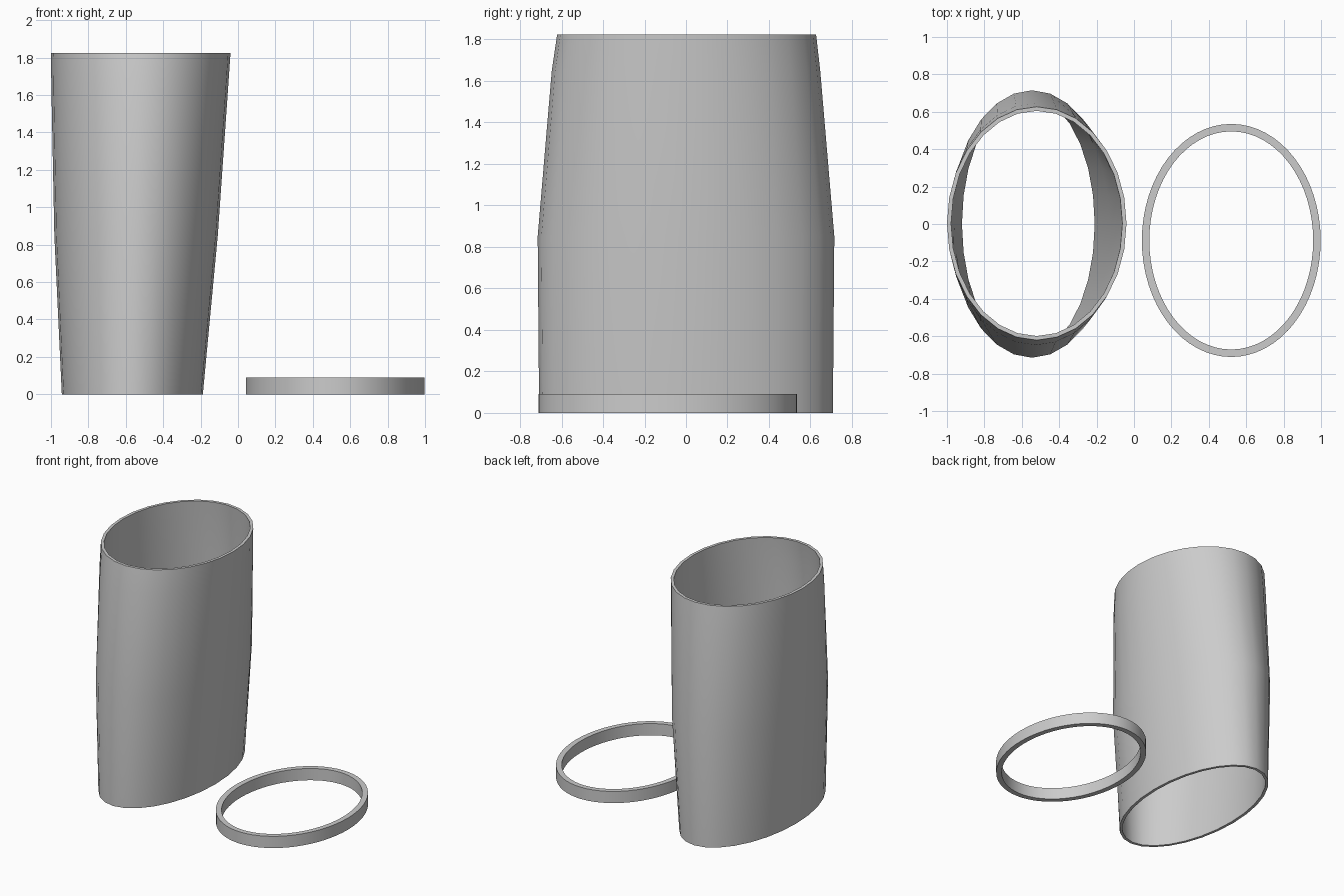
import bpy, bmesh, math

cube = bpy.data.objects.get("Cube")
if cube:
    bpy.data.objects.remove(cube, do_unlink=True)

grey = bpy.data.materials.new("plain grey")
grey.use_nodes = True
grey.diffuse_color = (0.6, 0.6, 0.6, 1)
grey.node_tree.nodes["Principled BSDF"].inputs["Base Color"].default_value = (0.6, 0.6, 0.6, 1)


def hollow_loft(name, sections, sides, wall):
    """Open oval tube; each section is (z, centre x, centre y, radius x, radius y)."""
    bm = bmesh.new()
    loops = []
    path = [(s, 0) for s in sections] + [(s, wall) for s in reversed(sections)]
    for (z, cx, cy, rx, ry), inset in path:
        loops.append([bm.verts.new((cx + (rx - inset) * math.sin(math.tau * i / sides),
                                    cy + (ry - inset) * math.cos(math.tau * i / sides), z))
                      for i in range(sides)])
    # Outer wall, top rim, inner wall and bottom rim form one closed band
    for a, b in zip(loops, loops[1:] + loops[:1]):
        for i in range(sides):
            j = (i + 1) % sides
            bm.faces.new((a[i], a[j], b[j], b[i]))
    bmesh.ops.recalc_face_normals(bm, faces=bm.faces)
    mesh = bpy.data.meshes.new(name)
    bm.to_mesh(mesh)
    bm.free()
    mesh.materials.append(grey)
    obj = bpy.data.objects.new(name, mesh)
    bpy.context.collection.objects.link(obj)
    bpy.ops.object.select_all(action="DESELECT")
    obj.select_set(True)
    bpy.context.view_layer.objects.active = obj
    bpy.ops.object.shade_smooth_by_angle(angle=math.radians(30))
    return obj


# Tall oval sleeve, flaring sideways and narrowing front to back
hollow_loft("sleeve", [
    (0.0, -0.565, 0.0, 0.377, 0.708),
    (0.85, -0.545, 0.0, 0.437, 0.715),
    (1.65, -0.525, 0.0, 0.473, 0.647),
    (1.825, -0.52, 0.003, 0.48, 0.624),
], 28, 0.022)

# Separate low oval band beside it
hollow_loft("band", [
    (0.0, 0.52, -0.088, 0.478, 0.623),
    (0.09, 0.52, -0.088, 0.478, 0.623),
], 64, 0.04)
